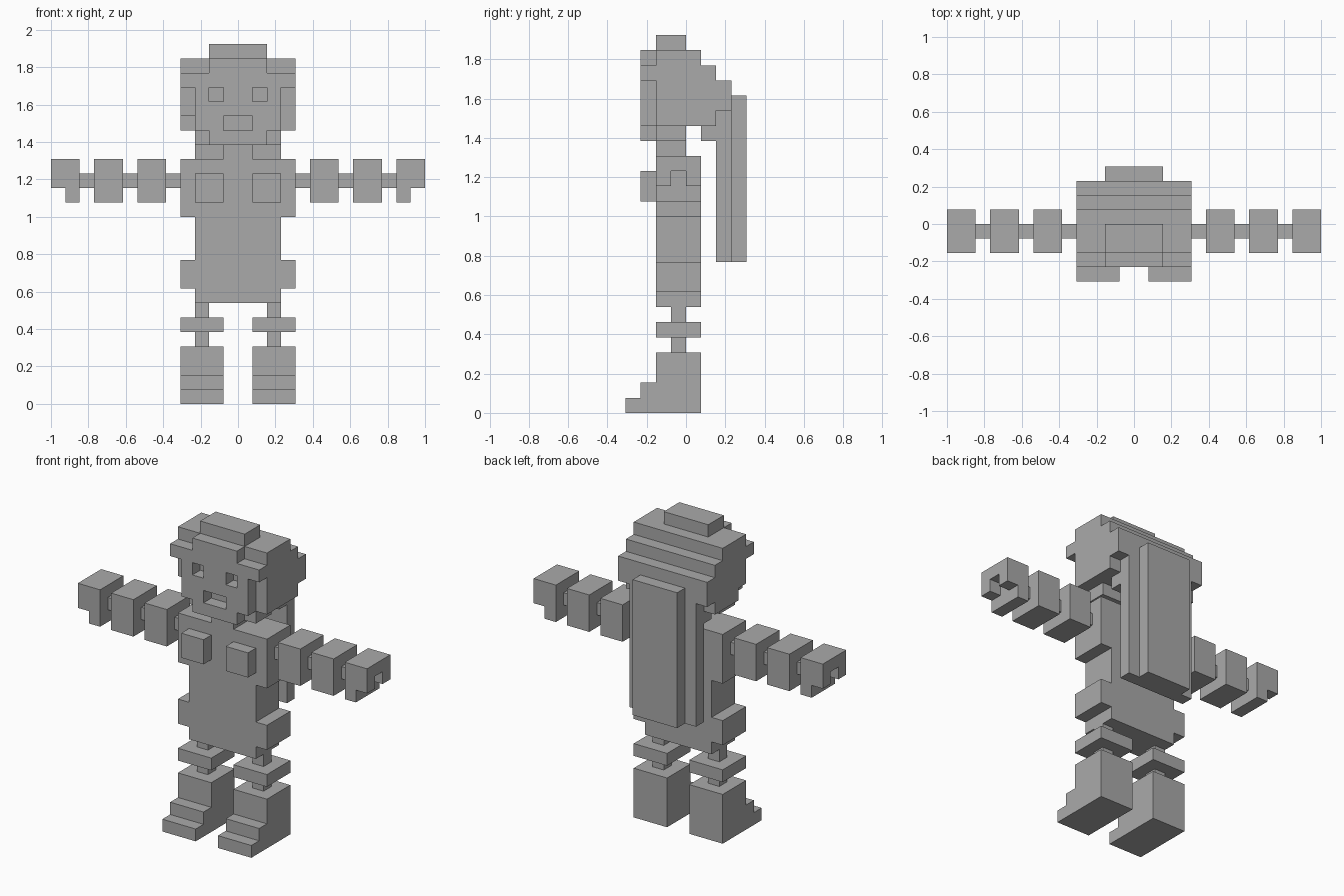
import bpy, bmesh
from mathutils import Vector

if "Cube" in bpy.data.objects:
    bpy.data.objects.remove(bpy.data.objects["Cube"])

U = 2 / 26  # size of one block

grey = bpy.data.materials.new("plain grey")
grey.diffuse_color = (0.4, 0.4, 0.4, 1)
grey.use_nodes = True
grey.node_tree.nodes["Principled BSDF"].inputs["Base Color"].default_value = grey.diffuse_color


def cells(boxes):
    """All unit cells in boxes given as (x0, x1, y0, y1, z0, z1)."""
    return {(x, y, z) for a, b, c, d, e, f in boxes
            for x in range(a, b) for y in range(c, d) for z in range(e, f)}


def part(name, boxes, cuts=(), mirror=False):
    """Block part showing only its outer faces; mirror flips it in x."""
    filled = cells(boxes) - cells(cuts)
    if mirror:
        filled = {(-x - 1, y, z) for x, y, z in filled}
    bm = bmesh.new()
    for cell in sorted(filled):
        for axis in range(3):
            for side in (0, 1):
                near = list(cell)
                near[axis] += 2 * side - 1
                if tuple(near) in filled:
                    continue
                corners = []
                for s, t in ((0, 0), (1, 0), (1, 1), (0, 1)):
                    p = Vector(cell)
                    p[axis] += side
                    p[(axis + 1) % 3] += s
                    p[(axis + 2) % 3] += t
                    corners.append(bm.verts.new(p * U))
                bm.faces.new(corners if side else corners[::-1])
    bmesh.ops.remove_doubles(bm, verts=bm.verts, dist=1e-4)
    mesh = bpy.data.meshes.new(name)
    bm.to_mesh(mesh)
    bm.free()
    mesh.materials.append(grey)
    ob = bpy.data.objects.new(name, mesh)
    bpy.context.collection.objects.link(ob)
    return ob


# Torso with wide shoulders and hips, and the neck
part("torso", [(-3, 3, -2, 1, 7, 17), (-4, 4, -2, 1, 13, 17), (-4, 4, -2, 1, 8, 10)])
part("neck", [(-1, 1, -2, 0, 17, 18)])

# Head: stepped crown, brow, face and jaw, with eyes and mouth cut in
part("head", [
    (-2, 2, -2, 0, 24, 25),   # crown
    (-4, 4, -2, 1, 19, 24),   # skull
    (-2, 2, -3, -2, 23, 24),  # front of hair
    (-4, 4, -3, -2, 22, 23),  # brow
    (-3, 3, -3, -2, 19, 22),  # face
    (-2, 2, -3, -2, 18, 19),  # chin
    (-3, 3, -2, 0, 18, 19),   # jaw
    (-4, 4, 1, 2, 19, 23),    # back steps
    (-4, 4, 2, 3, 20, 22),
    (-3, 3, 1, 2, 18, 19),
], cuts=[
    (-2, -1, -3, -2, 21, 22), (1, 2, -3, -2, 21, 22),  # eyes
    (-1, 1, -3, -2, 19, 20),                           # mouth
    (-4, -3, -2, -1, 19, 20),                          # uneven side lock
])

# Long hair hanging down the back
part("long_hair", [(-3, 3, 2, 3, 10, 20), (-2, 2, 3, 4, 10, 21)])

for side, flip in (("right", False), ("left", True)):
    part(side + "_chest_pad", [(1, 3, -3, -2, 14, 16)], mirror=flip)
    # Arm: blocks joined by thin pegs
    for name, x in (("shoulder", 4), ("elbow", 7), ("wrist", 10)):
        part(f"{side}_{name}_peg", [(x, x + 1, -1, 0, 15, 16)], mirror=flip)
    part(side + "_upper_arm", [(5, 7, -2, 1, 14, 17)], mirror=flip)
    part(side + "_forearm", [(8, 10, -2, 1, 14, 17)], mirror=flip)
    part(side + "_hand", [(11, 13, -2, 1, 15, 17), (11, 12, -2, 1, 14, 15)],
         cuts=[(12, 13, -1, 0, 15, 16)], mirror=flip)
    # Leg: pegs, knee plate and stepped boot
    part(side + "_hip_peg", [(2, 3, -1, 0, 6, 7)], mirror=flip)
    part(side + "_knee", [(1, 4, -2, 1, 5, 6)], mirror=flip)
    part(side + "_ankle_peg", [(2, 3, -1, 0, 4, 5)], mirror=flip)
    part(side + "_boot", [(1, 4, -2, 1, 0, 4), (1, 4, -3, -2, 0, 2),
                          (1, 4, -4, -3, 0, 1)], mirror=flip)
